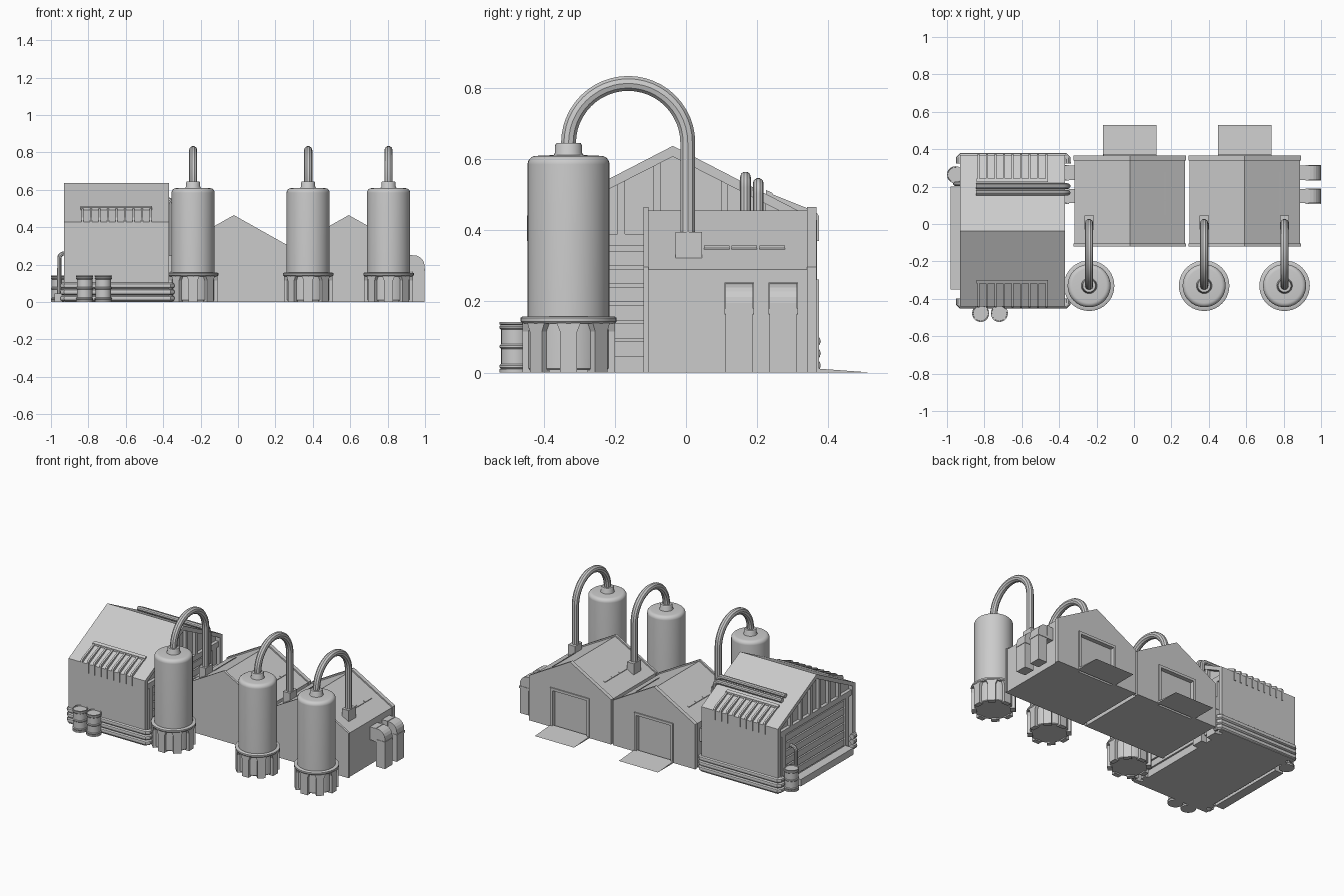
import bpy, bmesh
from math import sin, cos, pi
from mathutils import Vector, Matrix

if "Cube" in bpy.data.objects:
    bpy.data.objects.remove(bpy.data.objects["Cube"])


def finish(name, bm, smooth=False):
    bmesh.ops.recalc_face_normals(bm, faces=bm.faces)
    me = bpy.data.meshes.new(name)
    bm.to_mesh(me)
    bm.free()
    ob = bpy.data.objects.new(name, me)
    bpy.context.collection.objects.link(ob)
    if smooth:
        smooth_edges(ob)
    return ob


def smooth_edges(ob):
    bpy.ops.object.select_all(action='DESELECT')
    ob.select_set(True)
    bpy.context.view_layer.objects.active = ob
    bpy.ops.object.shade_smooth_by_angle(angle=0.6)


def box(name, x0, x1, y0, y1, z0, z1):
    bm = bmesh.new()
    bmesh.ops.create_cube(bm, size=1)
    for v in bm.verts:
        v.co = Vector((x0 if v.co.x < 0 else x1, y0 if v.co.y < 0 else y1, z0 if v.co.z < 0 else z1))
    return finish(name, bm)


def prism(name, pts, axis, a, b, smooth=False):
    """Extrude a (horizontal, z) profile along x or y from a to b."""
    bm = bmesh.new()
    vs = [bm.verts.new((a, p, z) if axis == 'x' else (p, a, z)) for p, z in pts]
    f = bm.faces.new(vs)
    new = bmesh.ops.extrude_face_region(bm, geom=[f])['geom']
    d = Vector((b - a, 0, 0)) if axis == 'x' else Vector((0, b - a, 0))
    bmesh.ops.translate(bm, vec=d, verts=[g for g in new if isinstance(g, bmesh.types.BMVert)])
    return finish(name, bm, smooth)


def lathe(name, profile, x, y, n=32):
    bm = bmesh.new()
    rings = [[bm.verts.new((x + r * cos(2 * pi * i / n), y + r * sin(2 * pi * i / n), z))
              for i in range(n)] for r, z in profile]
    for lo, hi in zip(rings, rings[1:]):
        for i in range(n):
            bm.faces.new((lo[i], lo[(i + 1) % n], hi[(i + 1) % n], hi[i]))
    bm.faces.new(rings[0])
    bm.faces.new(rings[-1])
    return finish(name, bm, True)


def tube(name, pts, r):
    cu = bpy.data.curves.new(name, 'CURVE')
    cu.dimensions = '3D'
    cu.bevel_depth, cu.bevel_resolution, cu.use_fill_caps = r, 3, True
    sp = cu.splines.new('POLY')
    sp.points.add(len(pts) - 1)
    for p, co in zip(sp.points, pts):
        p.co = (*co, 1)
    ob = bpy.data.objects.new(name, cu)
    bpy.context.collection.objects.link(ob)
    bpy.ops.object.select_all(action='DESELECT')
    ob.select_set(True)
    bpy.context.view_layer.objects.active = ob
    bpy.ops.object.convert(target='MESH')
    smooth_edges(bpy.context.object)


def arc(cx, cz, r, a0, a1, n):
    return [(cx + r * cos(a0 + (a1 - a0) * i / n), cz + r * sin(a0 + (a1 - a0) * i / n)) for i in range(n + 1)]


# ---- left hall: shell with recessed gable ends
C, H, EAVE, TOP = -0.037, 0.405, 0.428, 0.637
SL = (TOP - EAVE) / H


def roof(y):
    return TOP - SL * abs(y - C)


t = 0.03
prism("hall_shell", [(C - H, 0), (C - H, EAVE), (C, TOP), (C + H, EAVE), (C + H, 0), (C + H - t, 0),
                     (C + H - t, EAVE - .012), (C, TOP - .03), (C - H + t, EAVE - .012), (C - H + t, 0)],
      'x', -0.93, -0.37)
prism("hall_core", [(C - .39, 0), (C - .39, .42), (C, .62), (C + .39, .42), (C + .39, 0)], 'x', -0.90, -0.40)
for side, x0, x1 in (("left", -0.922, -0.895), ("right", -0.405, -0.378)):
    box(f"hall_beam_{side}", x0, x1, C - .39, C + .39, .355, .39)
    for d in (-.25, -.145, -.045, .045, .145, .25):
        box(f"gable_post_{side}", x0, x1, C + d - .01, C + d + .01, .38, roof(C + d) - .02)
    for d in (-.33, .33):
        box(f"door_column_{side}", x0, x1, C + d - .02, C + d + .02, 0, .36)
    # roller door slats
    for i in range(6):
        z = .045 + i * .051
        box(f"door_slat_{side}", x0 + .008, x1 - .008, C - .31, C + .31, z, z + .042)
box("loading_ledge", -0.98, -0.92, -0.35, 0.20, 0, 0.045)

# louvre fins and base rails on both long sides
for s, side in ((-1, "front"), (1, "back")):
    def Y(d):
        return C + s * d
    for i in range(9):
        x = -0.832 + i * .0455
        prism(f"louvre_fin_{side}", [(Y(.265), .48), (Y(.265), .507), (Y(.402), .452), (Y(.41), .44),
                                     (Y(.41), .37), (Y(.39), .37)], 'x', x - .006, x + .006)
    prism(f"louvre_bar_{side}", [(Y(.262), .485), (Y(.262), .513), (Y(.28), .505), (Y(.28), .478)],
          'x', -0.842, -0.46)
    for z in (.02, .054, .088):
        o, i = Y(.40), Y(.36)
        tube(f"base_rail_{side}", [(-.935, i, z), (-.935, o - s * .012, z), (-.923, o, z),
                                   (-.367, o, z), (-.355, o - s * .012, z), (-.355, i, z)], .017)

# twin roof pipes turning down over the right gable
for y, z in ((.167, .55), (.203, .532)):
    bend = arc(-.385, z - .03, .03, pi / 2, 0, 6)
    tube("roof_pipe", [(-.845, y, z)] + [(x, y, zz) for x, zz in bend] + [(-.355, y, .2)], .015)
# small drain pipe on the left gable
tube("drain_pipe", [(-.90, .215, .26)] + [(x, .215, z) for x, z in arc(-.93, .235, .025, pi / 2, pi, 5)]
     + [(-.955, .215, .02)], .012)

# barrels
R = .046
for x, y in ((-.82, -.478), (-.72, -.478), (-.955, .263)):
    prof = [(R * .85, 0), (R, 0), (R, .01)]
    for z in (.012, .068, .122):
        prof += [(R - .004, z), (R - .004, z + .001 if z < .02 else z - .008), ]
        prof = prof[:-2] + [(R - .004, z - .001), (R, z + .003), (R, z + .008), (R - .004, z + .012)]
    prof += [(R, .136), (R, .142), (R - .005, .142), (R - .006, .137)]
    lathe("barrel", prof, x, y, 20)

# ---- two sheds with raised gable walls
PK, EV = .455, .29
for n, (cx, half, tanks, s) in enumerate(((-.022, .295, (-.24,), -1), (.592, .295, (.375, .805), 1))):
    L, Rr = cx - half, cx + half
    prism(f"shed_{n}", [(L, 0), (L, EV), (cx, PK), (Rr, EV), (Rr, 0)], 'y', -.11, .345)
    a, b, w = L - .006, Rr + .006, .125
    prism(f"shed_front_gable_{n}", [(a, 0), (a, EV + .006), (cx, PK + .01), (b, EV + .006), (b, 0)],
          'y', -.12, -.105)
    prism(f"shed_back_gable_{n}", [(a, 0), (a, EV + .006), (cx, PK + .01), (b, EV + .006), (b, 0),
                                   (cx + w, 0), (cx + w, .245), (cx - w, .245), (cx - w, 0)], 'y', .34, .366)
    prism(f"shed_door_frame_{n}", [(cx - .142, 0), (cx - .142, .262), (cx + .142, .262), (cx + .142, 0),
                                   (cx + w, 0), (cx + w, .245), (cx - w, .245), (cx - w, 0)], 'y', .36, .373)
    prism(f"door_ramp_{n}", [(.36, 0), (.36, .012), (.51, .001), (.53, 0)], 'x', cx - .143, cx + .143)
    # roof slots
    k = (PK - EV) / half
    for d in (-1, 1):
        for i in range(3):
            y = .05 + i * .078
            x = cx + d * .188
            z = PK - k * .188
            e = d * .006
            prism("roof_slot", [(x - e, z + .0033), (x - e, z + .0073), (x + e, z + .0007), (x + e, z - .0033)],
                  'y', y, y + .072)
    # wall ducts with rounded elbow
    for y0 in (.108, .232):
        pts = [(.0, .25)] + arc(.055, .195, .055, pi / 2, 0, 5) + [(.11, 0), (.045, 0), (.045, .165), (0, .165)]
        ox = L if s < 0 else Rr
        prism("wall_duct", [(ox + s * px, z) for px, z in pts], 'y', y0 + .003, y0 + .08)
        x0, x1 = sorted((ox + s * .041, ox + s * .113))
        box("duct_collar", x0, x1, y0, y0 + .083, .165, .18)
        x0, x1 = sorted((ox + s * .03, ox + s * .045))
        box("duct_flange", x0, x1, y0, y0 + .083, .163, .253)

# ---- tanks with skirts, legs and swan-neck pipes
TY = -.33
for x in (-.24, .375, .805):
    lathe("tank_body", [(.112, .008), (.115, .012), (.115, .585)]
          + arc(.091, .585, .024, .15, pi / 2, 6) + [(.045, .611)], x, TY, 40)
    lathe("tank_skirt_ring", [(.112, .138), (.13, .138), (.135, .144), (.135, .154), (.13, .157), (.112, .157)],
          x, TY, 40)
    lathe("tank_neck", [(.042, .605), (.042, .611), (.038, .618), (.038, .638), (.034, .645), (.02, .645)], x, TY, 24)
    for i in range(8):
        bm = bmesh.new()
        prof = [(-.024, 0), (-.024, .115), (-.034, .14), (.034, .14), (.024, .115), (.024, 0)]
        f = bm.faces.new([bm.verts.new((.10, p, z)) for p, z in prof])
        g = bmesh.ops.extrude_face_region(bm, geom=[f])['geom']
        bmesh.ops.translate(bm, vec=(.03, 0, 0), verts=[v for v in g if isinstance(v, bmesh.types.BMVert)])
        bmesh.ops.transform(bm, verts=bm.verts, matrix=Matrix.Translation((x, TY, 0))
                            @ Matrix.Rotation(i * pi / 4, 4, 'Z'))
        finish("tank_leg", bm)
    tube("swan_neck_pipe", [(x, TY, .62)] + [(x, y, z) for y, z in arc(-.1625, .645, .1675, pi, 0, 24)]
         + [(x, .005, .36)], .022)
    box("pipe_junction", x - .025, x + .025, -.03, .045, .322, .395)
